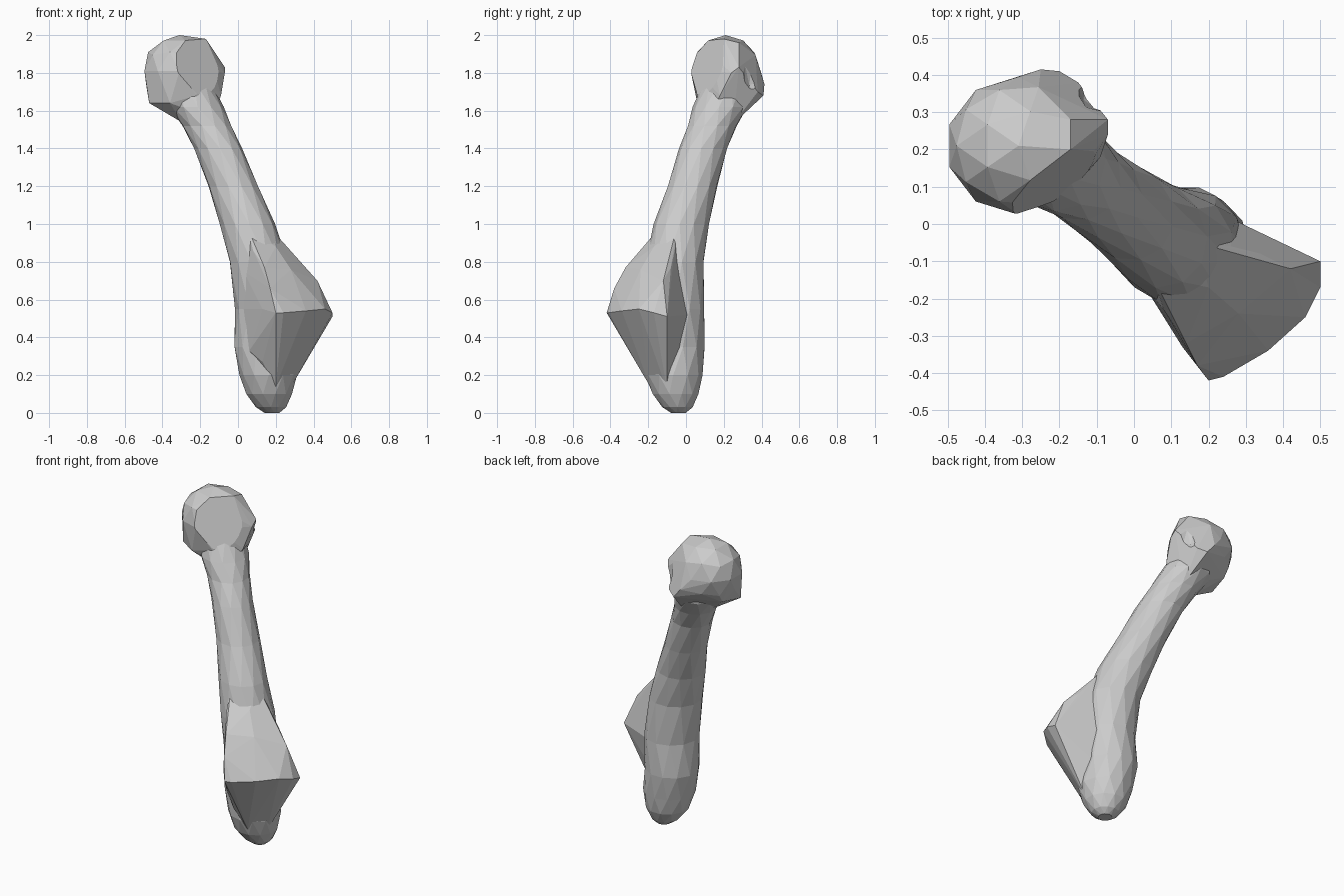
import bpy, bmesh, math
from mathutils import Vector, Matrix

old = bpy.data.objects.get("Cube")
if old:
    bpy.data.objects.remove(old, do_unlink=True)

mat = bpy.data.materials.new("bone grey")
mat.use_nodes = True
colour = (0.6, 0.6, 0.6, 1)
mat.diffuse_color = colour
mat.node_tree.nodes["Principled BSDF"].inputs["Base Color"].default_value = colour

LEAN = Vector((0.707, -0.707, 0))   # the way the bone leans, seen from above
ACROSS = Vector((0.707, 0.707, 0))


def finish(name, bm):
    bmesh.ops.recalc_face_normals(bm, faces=bm.faces)
    mesh = bpy.data.meshes.new(name)
    bm.to_mesh(mesh)
    bm.free()
    mesh.materials.append(mat)
    obj = bpy.data.objects.new(name, mesh)
    bpy.context.collection.objects.link(obj)
    return obj


def add_ball(bm, centre, radii):
    matrix = Matrix.Translation(centre) @ Matrix.Diagonal((*radii, 1))
    bmesh.ops.create_icosphere(bm, subdivisions=2, radius=1, matrix=matrix)


def hull(name, points, ball=None, flat=None):
    bm = bmesh.new()
    if ball:
        add_ball(bm, *ball)
        # Only the ball's points are wrapped, its own faces go
        bmesh.ops.delete(bm, geom=list(bm.edges), context="EDGES_FACES")
    for p in points:
        bm.verts.new(p)
    bmesh.ops.convex_hull(bm, input=list(bm.verts))
    bmesh.ops.delete(bm, geom=[v for v in bm.verts if not v.link_faces], context="VERTS")
    if flat:
        geom = list(bm.verts) + list(bm.edges) + list(bm.faces)
        cut = bmesh.ops.bisect_plane(bm, geom=geom, plane_co=flat[0], plane_no=flat[1], clear_outer=True)
        rim = [e for e in cut["geom_cut"] if isinstance(e, bmesh.types.BMEdge)]
        bmesh.ops.contextual_create(bm, geom=rim)
    return finish(name, bm)


def loft(name, sections, sides=12):
    bm = bmesh.new()
    rings = []
    for i, (z, x, y, along, across) in enumerate(sections):
        angles = [math.tau * (k + 0.5 * (i % 2)) / sides for k in range(sides)]
        rings.append([bm.verts.new(Vector((x, y, z)) + LEAN * along * math.cos(a) + ACROSS * across * math.sin(a))
                      for a in angles])
    for i, (low, high) in enumerate(zip(rings, rings[1:])):
        for k in range(sides):
            n = (k + 1) % sides
            if i % 2:
                bm.faces.new((low[k], low[n], high[n]))
                bm.faces.new((low[k], high[n], high[k]))
            else:
                bm.faces.new((low[k], low[n], high[k]))
                bm.faces.new((low[n], high[n], high[k]))
    bm.faces.new(rings[0])
    bm.faces.new(rings[-1])
    return finish(name, bm)


# Shaft with its rounded foot: height, centre x, centre y, radius along the lean, radius across
bone = loft("bone", [
    (0.0, 0.18, -0.04, 0.04, 0.04),
    (0.03, 0.175, -0.045, 0.08, 0.08),
    (0.1, 0.165, -0.055, 0.125, 0.125),
    (0.2, 0.16, -0.065, 0.155, 0.15),
    (0.35, 0.135, -0.055, 0.16, 0.157),
    (0.55, 0.14, -0.06, 0.155, 0.157),
    (0.8, 0.11, -0.06, 0.16, 0.155),
    (1.0, 0.05, -0.025, 0.155, 0.138),
    (1.2, -0.025, 0.035, 0.142, 0.124),
    (1.4, -0.105, 0.09, 0.137, 0.117),
    (1.52, -0.165, 0.14, 0.14, 0.122),
    (1.62, -0.22, 0.18, 0.15, 0.14),
    (1.75, -0.26, 0.21, 0.12, 0.12),
])

# Flared base: a ridge at mid height sloping in to the shaft and the foot
flare = hull("base_flare", [
    (0.2, -0.42, 0.53), (0.24, -0.41, 0.53), (0.36, -0.34, 0.54), (0.46, -0.25, 0.55),
    (0.5, -0.17, 0.53), (0.5, -0.1, 0.51), (0.13, -0.33, 0.55), (0.27, 0.01, 0.52),
    (0.42, -0.12, 0.7), (0.34, -0.08, 0.77), (0.17, -0.38, 0.66),
    (0.14, -0.32, 0.77), (0.28, -0.24, 0.76), (0.26, -0.06, 0.86),
    (0.08, -0.23, 0.86), (0.2, -0.17, 0.88),
    (0.17, -0.05, 0.98), (0.05, -0.14, 0.98), (0.05, -0.1, 0.6),
    (0.03, -0.17, 0.75), (0.03, -0.17, 0.55), (0.06, -0.19, 0.33),
    (0.2, -0.24, 0.27), (0.3, -0.09, 0.2), (0.13, -0.23, 0.27), (0.17, 0.0, 0.25),
    (0.27, -0.1, 0.12), (0.2, -0.19, 0.14),
])

# Domed head with two lobes underneath and a flat facet toward the front left
head = hull("head", [
    (-0.47, 0.13, 1.64), (-0.44, 0.27, 1.66), (-0.36, 0.06, 1.64),
    (-0.2, 0.41, 1.68), (-0.25, 0.415, 1.74), (-0.15, 0.38, 1.7),
    (-0.17, 0.2, 1.98), (-0.17, 0.28, 1.96),
    (-0.07, 0.28, 1.83), (-0.07, 0.24, 1.8), (-0.09, 0.18, 1.68),
    (-0.22, 0.06, 1.68), (-0.3, 0.16, 1.54), (-0.16, 0.25, 1.53), (-0.14, 0.12, 1.56),
], ball=((-0.31, 0.21, 1.81), (0.195, 0.185, 0.19)),
    flat=((-0.3, 0.09, 1.94), (0.57, -0.77, 0.28)))

# Groove between the two rear lobes of the head
bm = bmesh.new()
add_ball(bm, (-0.085, 0.37, 1.84), (0.075, 0.07, 0.2))
groove = finish("groove_cutter", bm)

# Fuse the parts into a single surface
helpers = [(flare, "UNION"), (head, "UNION"), (groove, "DIFFERENCE")]
for part, operation in helpers:
    part.hide_render = True
    mod = bone.modifiers.new(part.name, "BOOLEAN")
    mod.object = part
    mod.operation = operation
    mod.solver = "EXACT"
bpy.context.view_layer.update()
graph = bpy.context.evaluated_depsgraph_get()
fused = bpy.data.meshes.new_from_object(bone.evaluated_get(graph))
bone.modifiers.clear()
bone.data = fused
for part, _ in helpers:
    bpy.data.objects.remove(part, do_unlink=True)
for face in bone.data.polygons:
    face.use_smooth = False
